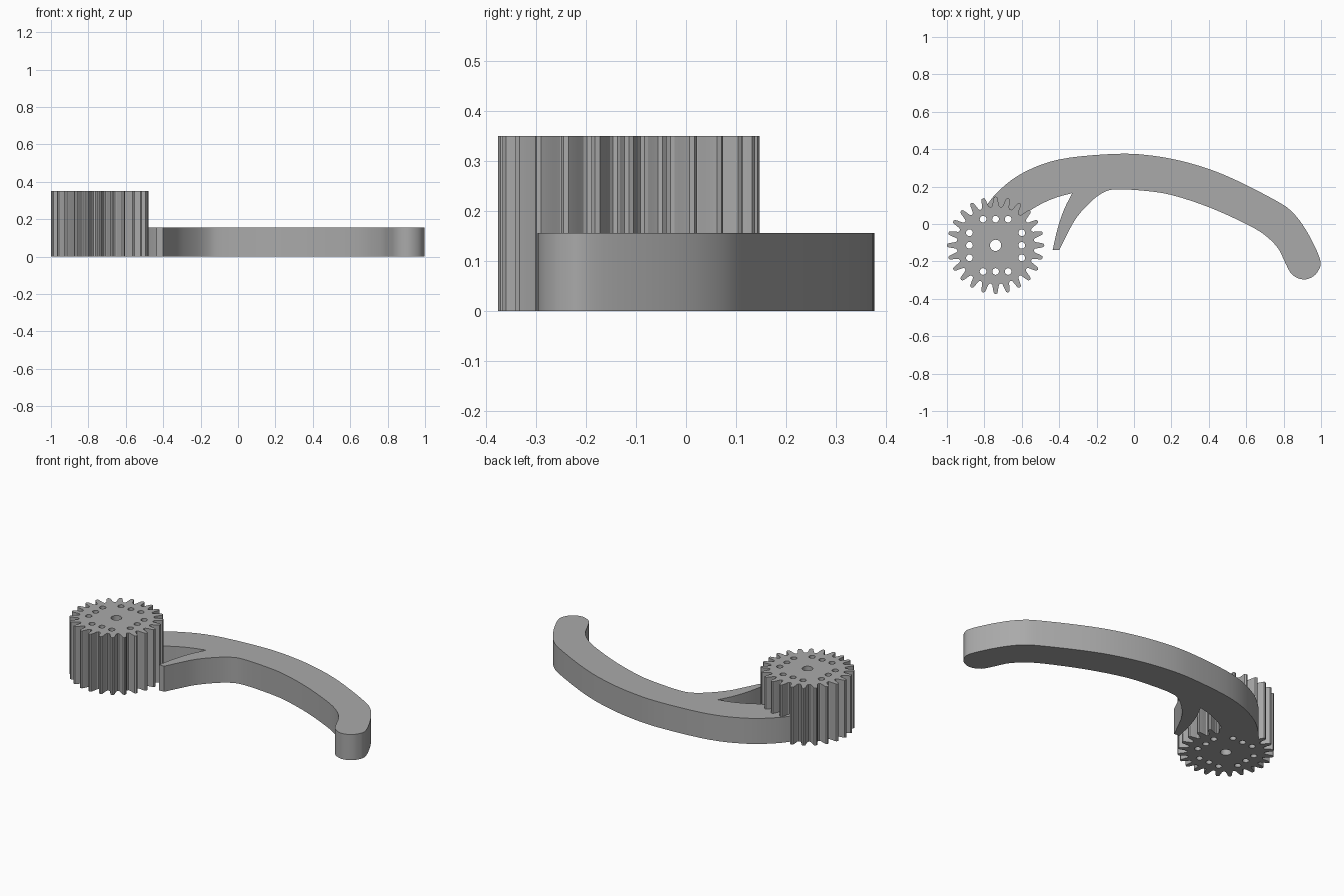
import bpy, bmesh, math
from mathutils import Vector

cube = bpy.data.objects.get("Cube")
if cube:
    bpy.data.objects.remove(cube, do_unlink=True)

grey = bpy.data.materials.new("plain grey")
grey.use_nodes = True
grey.diffuse_color = (0.4, 0.4, 0.4, 1)
grey.node_tree.nodes["Principled BSDF"].inputs["Base Color"].default_value = grey.diffuse_color


def smooth_path(points, steps=5):
    """Rounded path through the points, keeping both ends."""
    pts = [Vector(p) for p in points]
    pts = [2 * pts[0] - pts[1]] + pts + [2 * pts[-1] - pts[-2]]
    path = []
    for a, b, c, d in zip(pts, pts[1:], pts[2:], pts[3:]):
        for i in range(steps):
            t = i / steps
            path.append(b + 0.5 * t * (c - a + t * (2 * a - 5 * b + 4 * c - d + t * (3 * (b - c) + d - a))))
    return path + [pts[-2]]


def circle(center, radius, sides):
    return [(center[0] + radius * math.cos(math.tau * i / sides),
             center[1] + radius * math.sin(math.tau * i / sides)) for i in range(sides)]


def plate(name, outlines, height):
    """Solid plate standing on the floor; outlines after the first are holes."""
    curve = bpy.data.curves.new(name, "CURVE")
    curve.dimensions = "2D"
    curve.fill_mode = "BOTH"
    curve.extrude = height / 2
    for outline in outlines:
        spline = curve.splines.new("POLY")
        spline.points.add(len(outline) - 1)
        for point, co in zip(spline.points, outline):
            point.co = (co[0], co[1], 0, 1)
        spline.use_cyclic_u = True
    source = bpy.data.objects.new(name + " outline", curve)
    bpy.context.collection.objects.link(source)
    depsgraph = bpy.context.evaluated_depsgraph_get()
    mesh = bpy.data.meshes.new_from_object(source.evaluated_get(depsgraph))
    bpy.data.objects.remove(source, do_unlink=True)
    bm = bmesh.new()
    bm.from_mesh(mesh)
    bmesh.ops.remove_doubles(bm, verts=bm.verts, dist=0.0001)
    bmesh.ops.translate(bm, verts=bm.verts, vec=(0, 0, height / 2))
    bmesh.ops.recalc_face_normals(bm, faces=bm.faces)
    bm.to_mesh(mesh)
    bm.free()
    mesh.name = name
    mesh.materials.clear()
    mesh.materials.append(grey)
    obj = bpy.data.objects.new(name, mesh)
    bpy.context.collection.objects.link(obj)
    bpy.ops.object.select_all(action="DESELECT")
    obj.select_set(True)
    bpy.context.view_layer.objects.active = obj
    bpy.ops.object.shade_smooth_by_angle(angle=math.radians(25))
    return obj


# Gear: toothed outline, shaft hole and a square of small screw holes
cx, cy = -0.74, -0.114
teeth = 24
tooth = [(-0.42, 0.207), (-0.32, 0.213), (-0.25, 0.228), (-0.19, 0.245), (-0.13, 0.257)]
tooth += [(0, 0.261)] + [(-a, r) for a, r in reversed(tooth)]
rim = []
for i in range(teeth):
    for offset, radius in tooth:
        angle = math.tau * (i + offset) / teeth
        rim.append((cx + radius * math.cos(angle), cy + radius * math.sin(angle)))
holes = [circle((cx, cy), 0.03, 24)]
for side in (-0.14, 0.14):
    for step in (-0.067, 0, 0.067):
        holes.append(circle((cx + side, cy + step), 0.018, 16))
        holes.append(circle((cx + step, cy + side), 0.018, 16))
plate("gear", [rim] + holes, 0.35)

# Curved arm: outer edge, rounded tip, inner edge and the side of the brace
outer = smooth_path([
    (-0.81, 0.07), (-0.73, 0.17), (-0.6, 0.27), (-0.4, 0.345), (-0.1, 0.375), (0.1, 0.365),
    (0.3, 0.325), (0.5, 0.255), (0.75, 0.13), (0.85, 0.06), (0.93, -0.05), (0.995, -0.19),
    (0.985, -0.25), (0.95, -0.285), (0.9, -0.296), (0.845, -0.27), (0.81, -0.21), (0.77, -0.13),
    (0.7, -0.06), (0.6, 0), (0.4, 0.09), (0.2, 0.155), (0.05, 0.178), (-0.1, 0.185),
    (-0.17, 0.165), (-0.24, 0.11), (-0.31, 0.03), (-0.36, -0.06), (-0.4, -0.14)])
brace = smooth_path([(-0.435, -0.14), (-0.41, -0.03), (-0.375, 0.075), (-0.33, 0.165)])
inner = smooth_path([(-0.335, 0.164), (-0.42, 0.14), (-0.5, 0.105), (-0.6, 0.045)])
plate("curved arm", [outer + brace + inner], 0.156)
